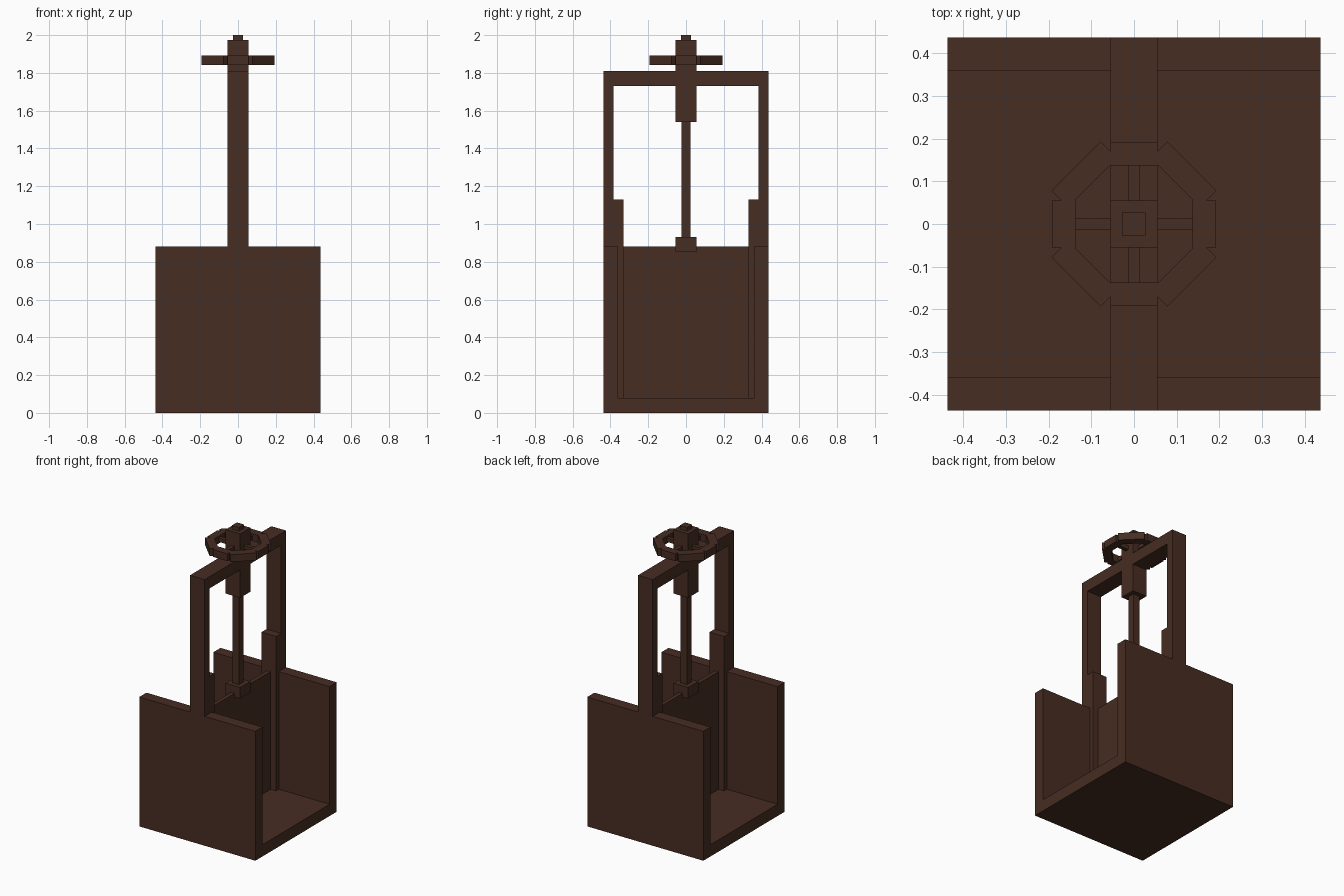
import bpy
from math import cos, sin, pi
from mathutils import Matrix

cube = bpy.data.objects.get("Cube")
if cube:
    bpy.data.objects.remove(cube, do_unlink=True)

wood = bpy.data.materials.new("dark_brown_wood")
wood.use_nodes = True
BROWN = (0.062, 0.026, 0.016, 1)
wood.diffuse_color = BROWN
bsdf = wood.node_tree.nodes["Principled BSDF"]
bsdf.inputs["Base Color"].default_value = BROWN
bsdf.inputs["Roughness"].default_value = 0.9


def box(name, x, y, z, turn=0.0):
    """Box from (min, max) ranges, turned about the vertical axis."""
    bpy.ops.mesh.primitive_cube_add(size=1)
    obj = bpy.context.object
    obj.name = obj.data.name = name
    size = [r[1] - r[0] for r in (x, y, z)]
    mid = [(r[0] + r[1]) / 2 for r in (x, y, z)]
    obj.data.transform(Matrix.Rotation(turn, 4, "Z") @ Matrix.Translation(mid)
                       @ Matrix.Diagonal((*size, 1)))
    obj.data.materials.append(wood)
    return obj


def span(half):
    return (-half, half)


HALF = 0.437      # half width of the channel
WALL = 0.36       # inner face of the side walls
BEAM = 0.055      # half width of the frame timbers
RIM = 0.88        # top of the walls
FLOOR = 0.08

# Channel floor and sliding gate
box("channel_floor", span(HALF), span(HALF), (0, FLOOR))
box("gate_panel", span(0.014), span(0.33), (FLOOR, RIM))

# Walls, guides and posts on both sides
for side, sign in (("front", -1), ("back", 1)):
    def across(inner, outer):
        return tuple(sorted((sign * inner, sign * outer)))
    box(side + "_wall", span(HALF), across(WALL, HALF), (FLOOR, RIM))
    box(side + "_gate_guide", span(BEAM), across(0.33, WALL), (FLOOR, 1.13))
    box(side + "_guide_top", span(BEAM), across(WALL, 0.385), (RIM, 1.13))
    box(side + "_post", span(BEAM), across(0.385, HALF), (RIM, 1.81))

# Crossbeam and lifting spindle
box("crossbeam", span(BEAM), span(0.385), (1.73, 1.81))
box("spindle_housing_lower", span(BEAM), span(BEAM), (1.54, 1.73))
box("spindle_housing_upper", span(BEAM), span(BEAM), (1.81, 1.975))
box("spindle_cap", span(0.027), span(0.027), (1.975, 2.0))
box("spindle_rod", span(0.025), span(0.025), (0.93, 1.54))
box("gate_bracket", span(BEAM), span(BEAM), (0.855, 0.93))

# Octagonal handwheel: short bars on the axes, longer bars on the diagonals
for i in range(8):
    half = 0.082 if i % 2 else BEAM
    box(f"wheel_rim_{i + 1}", (0.137, 0.192), span(half), (1.842, 1.892), i * pi / 4)
for i in range(4):
    box(f"wheel_spoke_{i + 1}", (BEAM, 0.137), span(0.013), (1.854, 1.88), i * pi / 2)
